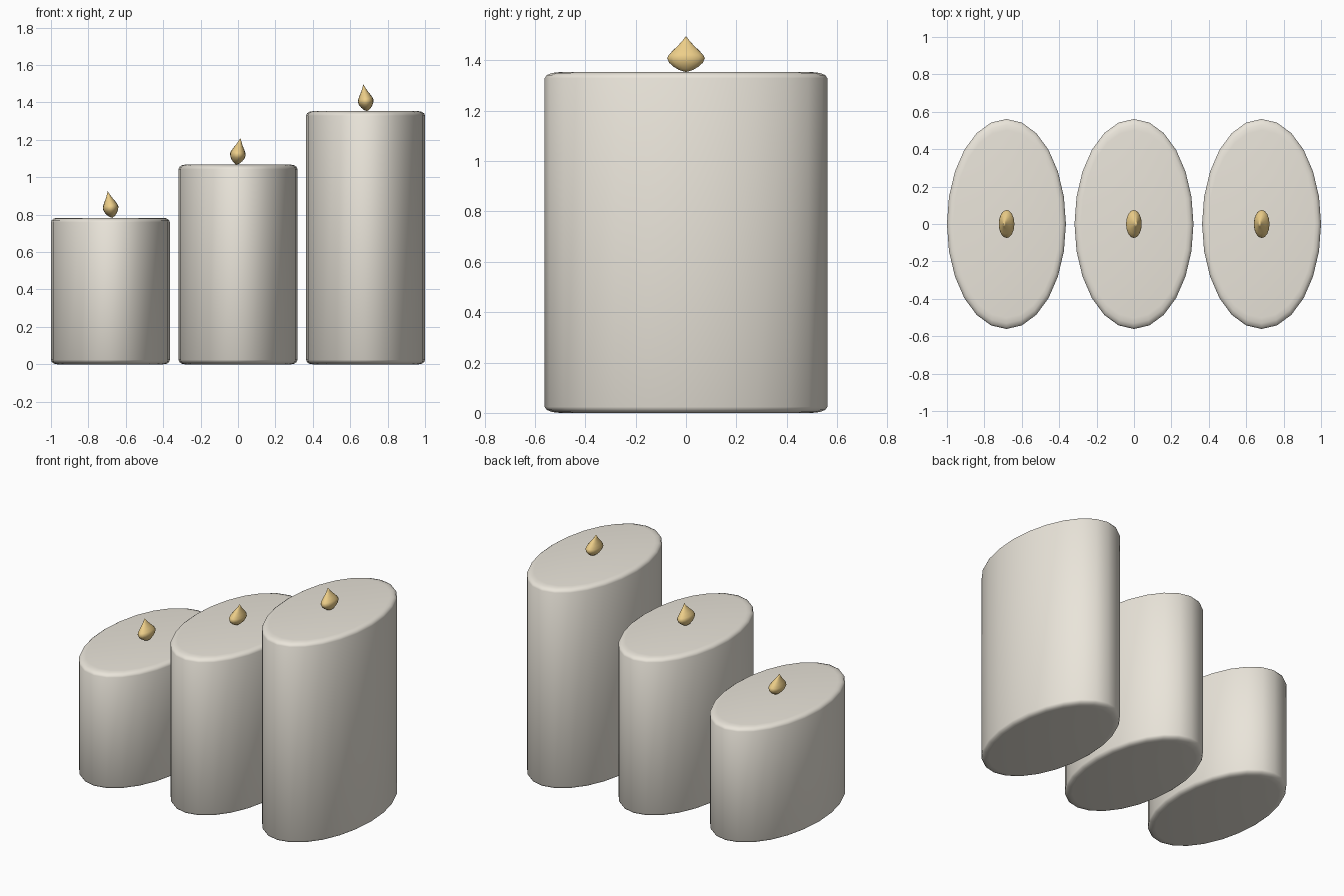
import bpy, bmesh, math
from mathutils import Matrix

if "Cube" in bpy.data.objects:
    bpy.data.objects.remove(bpy.data.objects["Cube"])

DEPTH = 1.765  # every part is an ellipse, deeper in y than in x


def material(name, color):
    m = bpy.data.materials.new(name)
    m.diffuse_color = color
    m.use_nodes = True
    m.node_tree.nodes["Principled BSDF"].inputs["Base Color"].default_value = m.diffuse_color
    return m


def lathe(name, profile, sides, mat, loc, tilt=0, angle=40):
    """Spin (radius, z) points into a closed elliptical solid."""
    bm = bmesh.new()
    rings = []
    for r, z in profile:
        if r == 0:
            rings.append([bm.verts.new((0, 0, z))])
        else:
            rings.append([bm.verts.new((r * math.cos(2 * math.pi * i / sides),
                                        r * DEPTH * math.sin(2 * math.pi * i / sides), z))
                          for i in range(sides)])
    for a, b in zip(rings, rings[1:]):
        for i in range(sides):
            j = (i + 1) % sides
            if len(a) == 1:
                bm.faces.new((a[0], b[j], b[i]))
            elif len(b) == 1:
                bm.faces.new((a[i], a[j], b[0]))
            else:
                bm.faces.new((a[i], a[j], b[j], b[i]))
    # flat caps
    if len(rings[0]) > 1:
        bm.faces.new(rings[0][::-1])
    if len(rings[-1]) > 1:
        bm.faces.new(rings[-1])
    bm.transform(Matrix.Rotation(tilt, 4, 'Y'))
    me = bpy.data.meshes.new(name)
    bm.to_mesh(me)
    bm.free()
    ob = bpy.data.objects.new(name, me)
    bpy.context.collection.objects.link(ob)
    ob.location = loc
    me.materials.append(mat)
    bpy.ops.object.select_all(action='DESELECT')
    ob.select_set(True)
    bpy.context.view_layer.objects.active = ob
    bpy.ops.object.shade_smooth_by_angle(angle=math.radians(angle))


wax = material("wax", (0.82, 0.78, 0.70, 1))
fire = material("fire", (0.85, 0.62, 0.25, 1))

R, BEVEL, RISE = 0.318, 0.034, 0.024
arc = [(R - BEVEL * (1 - math.cos(t)), RISE * (1 - math.sin(t)))
       for t in (math.pi / 2 * k / 3 for k in range(3, -1, -1))]

# teardrop flame, measured from its base
flame = [(0, 0), (0.016, 0.009), (0.029, 0.023), (0.038, 0.038), (0.0425, 0.056),
         (0.039, 0.068), (0.030, 0.086), (0.018, 0.106), (0.008, 0.126), (0, 0.145)]

for label, x, h, tilt in (("short", -0.682, 0.783, -10),
                          ("middle", 0, 1.067, 9),
                          ("tall", 0.682, 1.353, -8)):
    # wax pillar with rounded rims
    lathe(label + "_candle", arc + [(r, h - z) for r, z in reversed(arc)], 24, wax, (x, 0, 0))
    # leaning flame on top
    a = math.radians(tilt)
    lathe(label + "_flame", flame, 16, fire,
          (x - 0.06 * math.sin(a), 0, h), a, 60)
